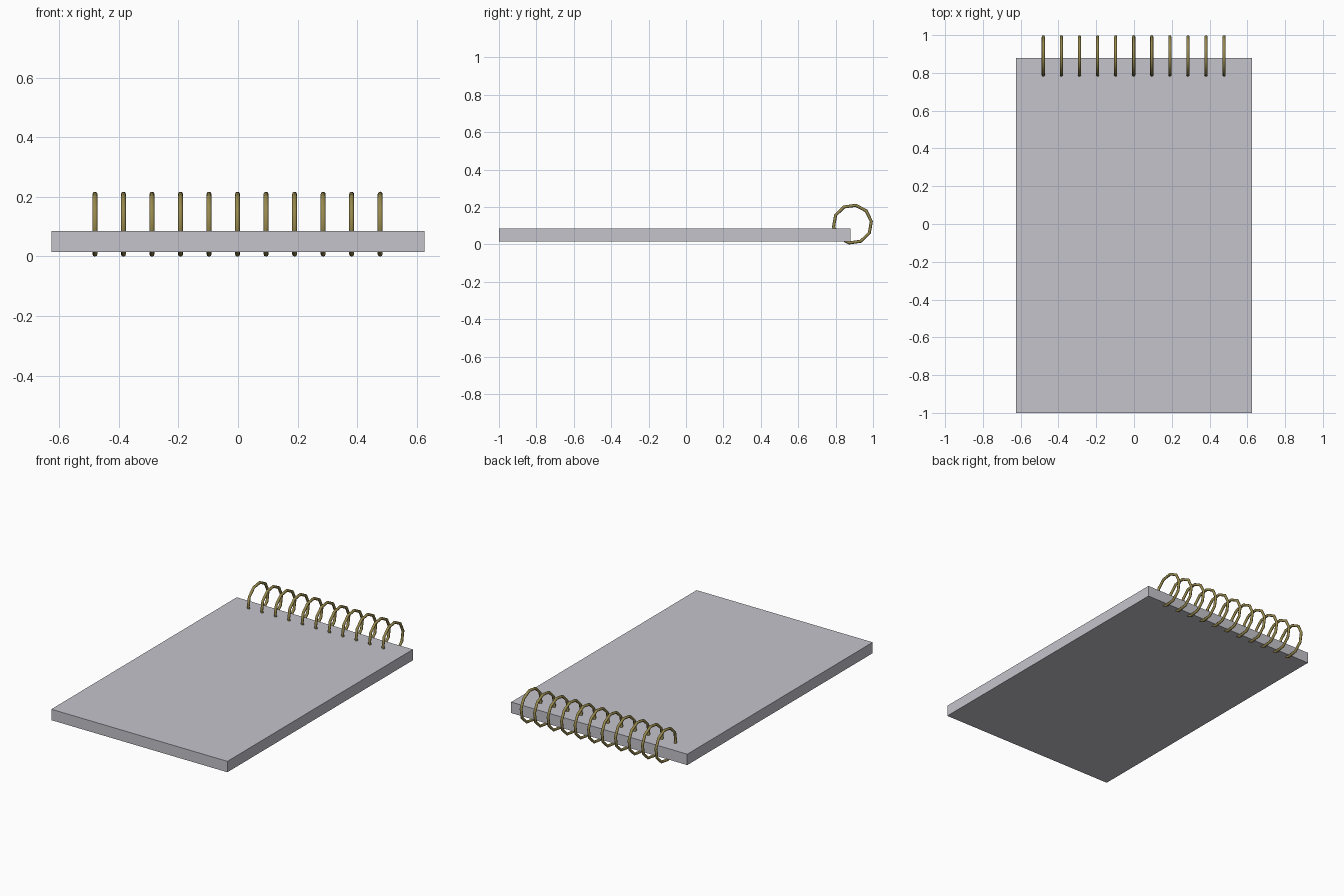
import bpy, bmesh, math

if "Cube" in bpy.data.objects:
    bpy.data.objects.remove(bpy.data.objects["Cube"])


def material(name, rgb):
    m = bpy.data.materials.new(name)
    m.diffuse_color = (*rgb, 1)
    m.use_nodes = True
    m.node_tree.nodes["Principled BSDF"].inputs["Base Color"].default_value = m.diffuse_color
    return m


def add_object(name, bm, mat):
    bmesh.ops.recalc_face_normals(bm, faces=bm.faces)
    me = bpy.data.meshes.new(name)
    bm.to_mesh(me)
    bm.free()
    me.materials.append(mat)
    ob = bpy.data.objects.new(name, me)
    bpy.context.collection.objects.link(ob)
    return ob


paper = material("pale grey", (0.55, 0.55, 0.60))
brass = material("dull brass", (0.31, 0.25, 0.075))

# Paper pad
bm = bmesh.new()
bmesh.ops.create_cube(bm, size=1)
for v in bm.verts:
    v.co.x *= 1.25
    v.co.y = v.co.y * 1.88 - 0.06
    v.co.z = v.co.z * 0.07 + 0.05
add_object("paper_pad", bm, paper)

# Binding rings: ten-sided hoops standing in the yz plane
RINGS, SEGS, SIDES = 11, 10, 8
CY, CZ, R, TUBE = 0.89, 0.1085, 0.102, 0.0085


def ring(x):
    bm = bmesh.new()
    loops = []
    for i in range(SEGS):
        a = math.radians(8) + math.tau * i / SEGS
        loop = []
        for j in range(SIDES):
            t = math.tau * j / SIDES
            r = R + TUBE * math.cos(t)
            loop.append(bm.verts.new((x + TUBE * math.sin(t),
                                      CY + r * math.cos(a),
                                      CZ + r * math.sin(a))))
        loops.append(loop)
    for i in range(SEGS):
        p, q = loops[i], loops[(i + 1) % SEGS]
        for j in range(SIDES):
            k = (j + 1) % SIDES
            bm.faces.new((p[j], p[k], q[k], q[j]))
    return bm


for n in range(RINGS):
    ob = add_object(f"binding_ring_{n + 1}", ring(-0.48 + 0.0957 * n), brass)
    ob.data.polygons.foreach_set("use_smooth", [True] * len(ob.data.polygons))
